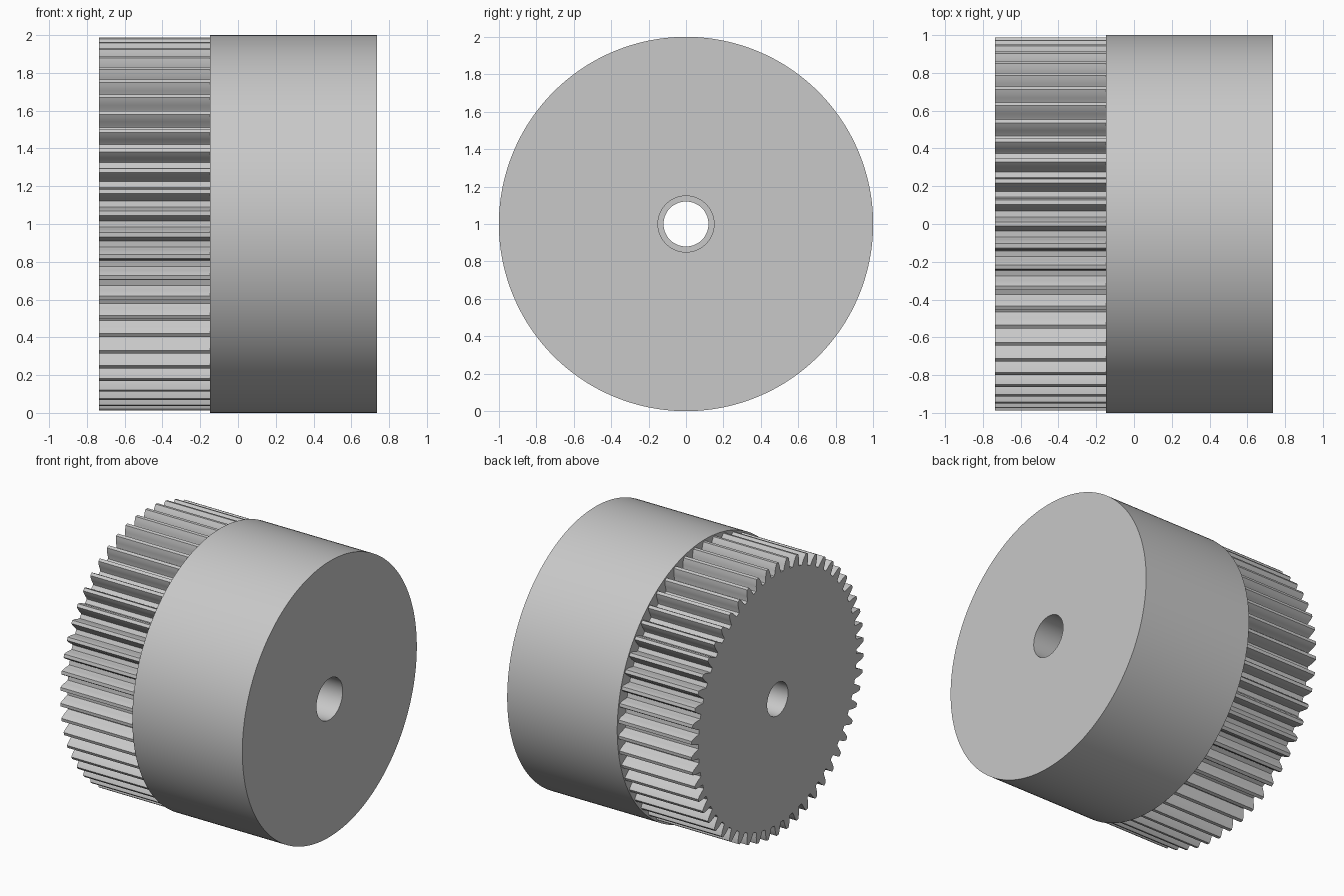
import bpy, bmesh
from math import radians, pi, cos, sin

if "Cube" in bpy.data.objects:
    bpy.data.objects.remove(bpy.data.objects["Cube"])

grey = bpy.data.materials.new("light grey")
grey.diffuse_color = (0.58, 0.58, 0.58, 1)
grey.use_nodes = True
grey.node_tree.nodes["Principled BSDF"].inputs["Base Color"].default_value = grey.diffuse_color


def bored_solid(name, outline, bore, x0, x1):
    """Extrude a polar outline [(angle, radius)] along x with a round bore."""
    bm = bmesh.new()
    loops = []
    for x, inner in ((x0, False), (x1, False), (x1, True), (x0, True)):
        loop = []
        for a, r in outline:
            r = bore if inner else r
            loop.append(bm.verts.new((x, r * cos(a), 1 + r * sin(a))))
        loops.append(loop)
    n = len(outline)
    # outer wall, right face, bore wall, left face
    for k in range(4):
        p, q = loops[k], loops[(k + 1) % 4]
        for i in range(n):
            j = (i + 1) % n
            bm.faces.new((p[i], p[j], q[j], q[i]))
    bmesh.ops.recalc_face_normals(bm, faces=bm.faces)
    mesh = bpy.data.meshes.new(name)
    bm.to_mesh(mesh)
    bm.free()
    mesh.materials.append(grey)
    ob = bpy.data.objects.new(name, mesh)
    bpy.context.collection.objects.link(ob)
    bpy.ops.object.select_all(action='DESELECT')
    ob.select_set(True)
    bpy.context.view_layer.objects.active = ob
    bpy.ops.object.shade_smooth_by_angle(angle=radians(20))
    return ob


# Smooth drum with the wider bore
SEG = 192
circle = [(2 * pi * i / SEG, 1.0) for i in range(SEG)]
bored_solid("drum", circle, 0.15, -0.148, 0.735)

# Spur gear with the narrower bore: half-tooth flank (degrees, radius)
TEETH = 54
flank = [(2.35, 0.907), (2.1, 0.915), (1.68, 0.944), (1.22, 0.968), (0.66, 0.988)]
tooth = [(-d, r) for d, r in flank] + [(d, r) for d, r in reversed(flank)]
pitch = 360 / TEETH
gear = [(radians((k + 0.5) * pitch + d), r) for k in range(TEETH) for d, r in tooth]
bored_solid("gear", gear, 0.12, -0.735, -0.148)
